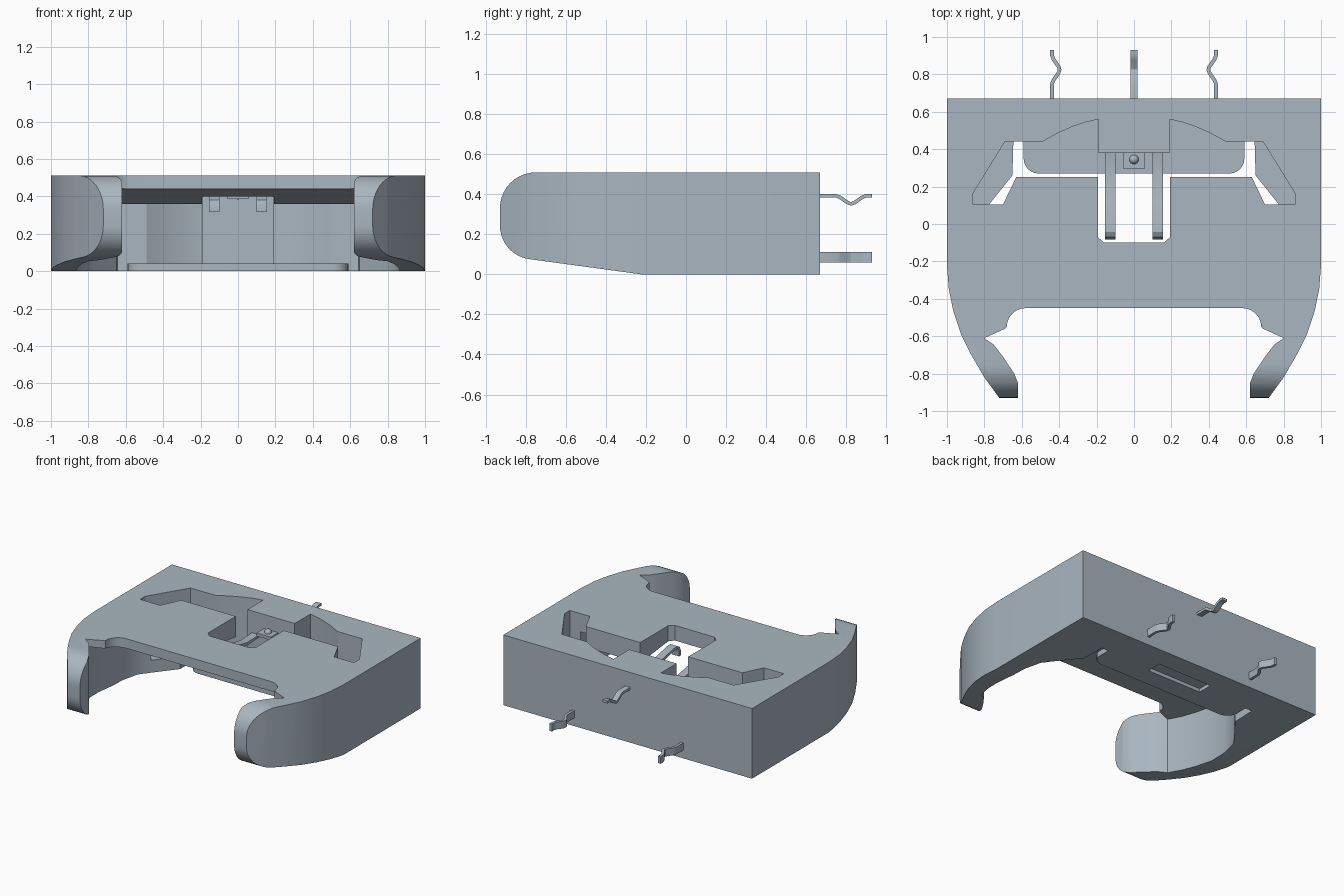
import bpy, bmesh, math
from mathutils import Vector

cube = bpy.data.objects.get("Cube")
if cube:
    bpy.data.objects.remove(cube, do_unlink=True)

grey = bpy.data.materials.new("blue_grey")
grey.use_nodes = True
COLOUR = (0.40, 0.47, 0.53, 1)
grey.diffuse_color = COLOUR
grey.node_tree.nodes["Principled BSDF"].inputs["Base Color"].default_value = COLOUR


def finish(bm, name):
    bmesh.ops.recalc_face_normals(bm, faces=bm.faces)
    me = bpy.data.meshes.new(name)
    bm.to_mesh(me)
    bm.free()
    me.materials.append(grey)
    ob = bpy.data.objects.new(name, me)
    bpy.context.collection.objects.link(ob)
    return ob


def prism(name, pts, lo, hi, axis="z"):
    """Extrude a 2D outline; hi may be a function of (u, v)."""
    bm = bmesh.new()
    place = {"z": lambda u, v, w: (u, v, w), "x": lambda u, v, w: (w, u, v)}[axis]
    top = hi if callable(hi) else (lambda u, v: hi)
    a = [bm.verts.new(place(u, v, lo)) for u, v in pts]
    b = [bm.verts.new(place(u, v, top(u, v))) for u, v in pts]
    bm.faces.new(a[::-1])
    bm.faces.new(b)
    for i in range(len(pts)):
        j = (i + 1) % len(pts)
        bm.faces.new((a[i], a[j], b[j], b[i]))
    return finish(bm, name)


def mirrored(half):
    return half + [(-x, y) for x, y in reversed(half)]


def arc(cx, cy, rx, ry, a0, a1, n=10):
    steps = [math.radians(a0 + (a1 - a0) * i / n) for i in range(n + 1)]
    return [(cx + rx * math.cos(t), cy + ry * math.sin(t)) for t in steps]


def combine(ob, cutter, op="DIFFERENCE"):
    mod = ob.modifiers.new("bool", "BOOLEAN")
    mod.operation, mod.object, mod.solver = op, cutter, "EXACT"
    deps = bpy.context.evaluated_depsgraph_get()
    me = bpy.data.meshes.new_from_object(ob.evaluated_get(deps))
    ob.modifiers.clear()
    ob.data = me
    bpy.data.objects.remove(cutter, do_unlink=True)


def ribbon(name, path, thick, lo, hi, axis):
    """Bent strip: thicken a path in its plane, then extrude across it."""
    left, right = [], []
    for i, p in enumerate(path):
        d = Vector(path[min(i + 1, len(path) - 1)]) - Vector(path[max(i - 1, 0)])
        n = Vector((-d.y, d.x)).normalized() * thick / 2
        left.append((p[0] + n.x, p[1] + n.y))
        right.append((p[0] - n.x, p[1] - n.y))
    return prism(name, left + right[::-1], lo, hi, axis)


# Housing: plan outline intersected with the rounded side profile
outer = [(1, 0.67), (1, -0.22), (0.99, -0.35), (0.965, -0.47), (0.925, -0.59),
         (0.87, -0.70), (0.80, -0.82), (0.72, -0.93)]
housing = prism("housing", mirrored(outer), 0, 0.51)
side = ([(0.7, 0), (0.7, 0.51)] + arc(-0.75, 0.33, 0.18, 0.18, 90, 180)
        + arc(-0.76, 0.245, 0.17, 0.17, 180, 262) + [(-0.22, 0)])
combine(housing, prism("side_profile", side, -1.1, 1.1, "x"), "INTERSECT")

# Front mouth between the two arms, cut through the full height
tip = [(0.80, -0.61), (0.75, -0.645), (0.70, -0.71), (0.64, -0.80), (0.62, -0.85), (0.62, -1)]
mouth = arc(0.58, -0.55, 0.10, 0.10, 90, 0) + [(0.69, -0.56)] + tip
combine(housing, prism("mouth_cutter", mirrored(mouth), -0.1, 0.6))

# Inner cavity, open below, with a ceiling sloping down toward the back
curve = [(0.49, 0.44), (0.41, 0.485), (0.33, 0.52), (0.26, 0.544), (0.19, 0.56)]
cavity = ([(0.62, -1), (0.62, -0.85), (0.64, -0.80), (0.70, -0.71), (0.75, -0.645), (0.80, -0.61),
           (0.835, -0.5), (0.855, -0.38), (0.865, -0.25), (0.86, -0.1), (0.83, 0.03),
           (0.77, 0.11), (0.65, 0.26), (0.645, 0.44)] + curve + [(0.19, 0.38)])
combine(housing, prism("cavity_cutter", mirrored(cavity), -0.1,
                       lambda x, y: 0.44 - 0.114 * (y + 0.45)))

# Opening in the top, ending on low ledges at both sides
window = ([(0.16, -0.10), (0.193, -0.07), (0.193, 0.25), (0.63, 0.25), (0.70, 0.105), (0.86, 0.105),
           (0.86, 0.165), (0.69, 0.44)] + curve + [(0.19, 0.38)])
combine(housing, prism("window_cutter", mirrored(window), 0.09, 0.6))

# Floor plate behind the open front
floor = [(0.59, 0.445)] + arc(0.51, 0.35, 0.08, 0.08, 0, -90, 6)
combine(housing, prism("floor_plate", mirrored(floor + [])
                       [:len(floor) * 2] , 0, 0.04), "UNION")
rear = curve + [(0.19, 0.37)]
combine(housing, prism("rear_floor", mirrored([(0.53, 0.40), (0.53, 0.45)] + curve), 0, 0.04), "UNION")

# Shallow pocket in the underside
combine(housing, prism("pocket_cutter", mirrored([(0.22, 0.41), (0.22, 0.52)]), -0.1, 0.025))

# Side rear pins and central rear pin
bend = [(0.60, 0), (0.75, 0), (0.77, 0.008), (0.81, 0.036), (0.825, 0.04), (0.84, 0.036),
        (0.88, 0.008), (0.90, 0), (0.93, 0)]
for s, label in ((1, "left"), (-1, "right")):
    ribbon(label + "_rear_pin", [(s * (0.438 - d), y) for y, d in bend], 0.02, 0.06, 0.113, "z")
ribbon("centre_rear_pin", [(y, 0.393 - d) for y, d in bend], 0.018, -0.02, 0.02, "x")

# Contact springs reaching forward under the window
spring = [(0.42, 0.345), (0.33, 0.338), (0.25, 0.335), (0.12, 0.36), (0.0, 0.385), (-0.04, 0.388),
          (-0.063, 0.375), (-0.072, 0.35), (-0.072, 0.315)]
for s, label in ((1, "left"), (-1, "right")):
    ribbon(label + "_contact_spring", spring, 0.02, s * 0.127 - 0.028, s * 0.127 + 0.028, "x")

# Small latch pad with a round bump
prism("latch_pad", mirrored([(0.057, 0.295), (0.057, 0.40)]), 0.385, 0.408)
bm = bmesh.new()
bmesh.ops.create_uvsphere(bm, u_segments=16, v_segments=8, radius=0.025)
bmesh.ops.translate(bm, verts=bm.verts, vec=(0, 0.345, 0.408))
finish(bm, "latch_bump")

# Smooth curved walls while keeping hard edges
bpy.ops.object.select_all(action="DESELECT")
for ob in bpy.context.scene.objects:
    if ob.type == "MESH":
        ob.select_set(True)
        bpy.context.view_layer.objects.active = ob
bpy.ops.object.shade_smooth_by_angle(angle=math.radians(25))
